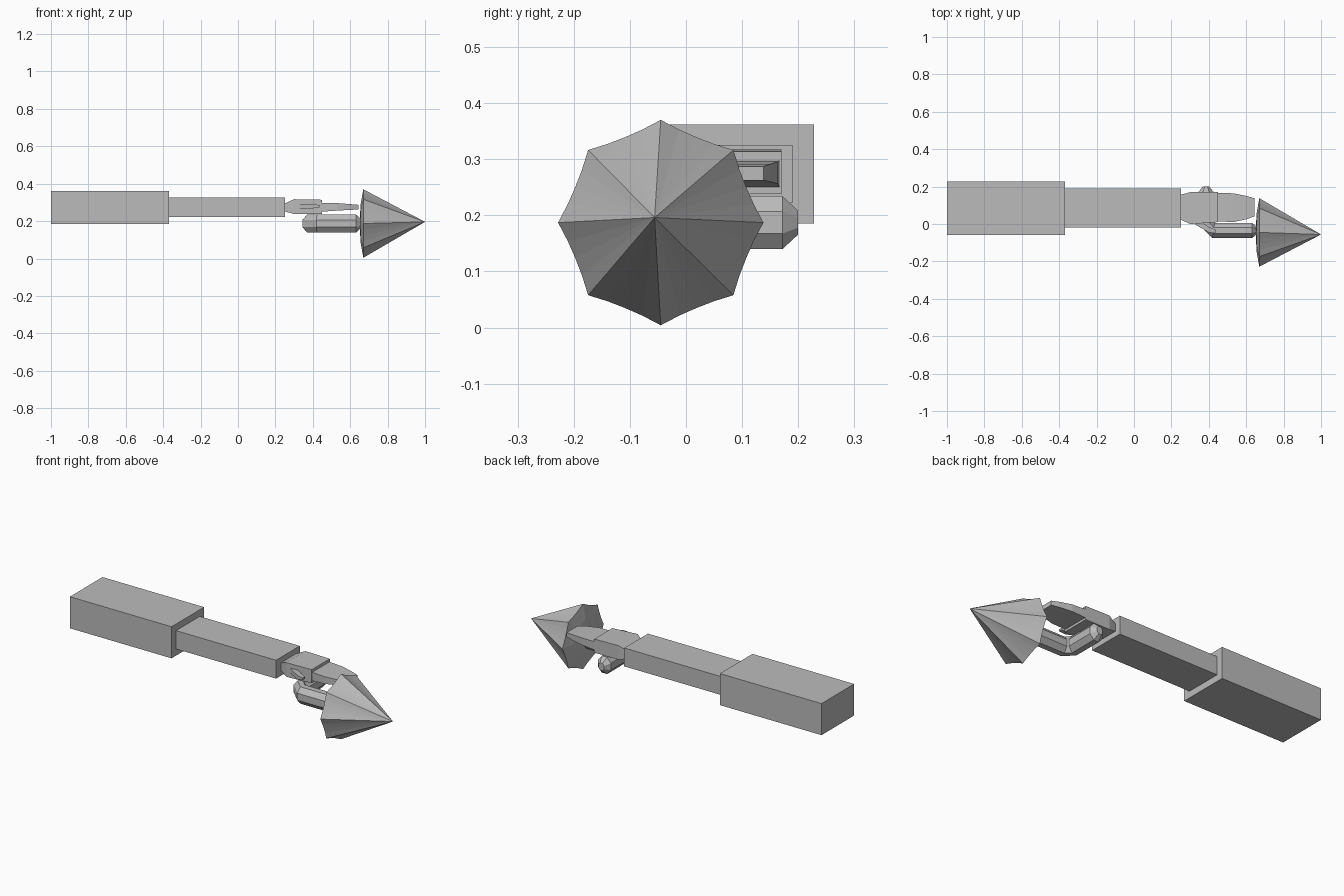
import bpy, bmesh, math
from mathutils import Vector

if "Cube" in bpy.data.objects:
    bpy.data.objects.remove(bpy.data.objects["Cube"])

grey = bpy.data.materials.new("plain grey")
grey.diffuse_color = (0.5, 0.5, 0.5, 1)
grey.use_nodes = True
grey.node_tree.nodes["Principled BSDF"].inputs["Base Color"].default_value = grey.diffuse_color


def make(name, rings, poles=(None, None)):
    """Skin a list of equal-length point rings; ends close flat or to a pole."""
    bm = bmesh.new()
    vs = [[bm.verts.new(p) for p in r] for r in rings]
    n = len(vs[0])
    for a, b in zip(vs, vs[1:]):
        for i in range(n):
            j = (i + 1) % n
            bm.faces.new((a[i], a[j], b[j], b[i]))
    for ring, pole in zip((vs[0], vs[-1]), poles):
        if pole is None:
            bm.faces.new(ring)
        else:
            tip = bm.verts.new(pole)
            for i in range(n):
                bm.faces.new((ring[i], ring[(i + 1) % n], tip))
    bmesh.ops.recalc_face_normals(bm, faces=bm.faces)
    me = bpy.data.meshes.new(name)
    bm.to_mesh(me)
    bm.free()
    me.materials.append(grey)
    ob = bpy.data.objects.new(name, me)
    bpy.context.collection.objects.link(ob)
    return ob


def section(x, y0, y1, z0, z1):
    return [(x, y0, z0), (x, y1, z0), (x, y1, z1), (x, y0, z1)]


# Sleeve and forearm blocks
make("sleeve", [section(x, -0.06, 0.228, 0.185, 0.362) for x in (-1, -0.37)])
make("forearm", [section(x, -0.02, 0.19, 0.222, 0.325) for x in (-0.37, 0.25)])

# Palm and joined fingers
make("palm", [section(0.245, 0.025, 0.155, 0.253, 0.292),
              section(0.30, 0.0, 0.17, 0.238, 0.317),
              section(0.45, 0.01, 0.17, 0.238, 0.314)])
make("fingers", [section(0.44, 0.015, 0.167, 0.25, 0.298),
                 section(0.53, 0.01, 0.164, 0.256, 0.296),
                 section(0.60, 0.025, 0.15, 0.260, 0.291),
                 section(0.643, 0.04, 0.138, 0.262, 0.287)])

# Thumb lying diagonally along the side of the palm
make("thumb", [section(0.33, -0.005, 0.03, 0.265, 0.292),
               section(0.40, -0.045, -0.015, 0.268, 0.290),
               section(0.435, -0.05, -0.03, 0.274, 0.286)])

# Bent octagonal handle with chamfered ends
path = [(0.385, 0.2, 0.45), (0.385, 0.172, 1), (0.385, 0.005, 1),
        (0.425, -0.035, 1), (0.632, -0.035, 1), (0.657, -0.035, 0.5)]
rings = []
for k, (x, y, s) in enumerate(path):
    before, after = path[max(k - 1, 0)], path[min(k + 1, len(path) - 1)]
    d = Vector((after[0] - before[0], after[1] - before[1], 0)).normalized()
    side = Vector((-d.y, d.x, 0))
    ring = []
    for i in range(8):
        a = math.pi / 8 + i * math.pi / 4
        ring.append(Vector((x, y, 0.187)) + side * 0.043 * s * math.cos(a)
                    + Vector((0, 0, 0.051 * s * math.sin(a))))
    rings.append(ring)
make("handle", rings)

# Pleated canopy: eight rib tips with scalloped edges between them
radii = (0.183, 0.169, 0.165, 0.169)


def scallop(x, s):
    return [(x, -0.045 + s * radii[i % 4] * math.cos(i * math.pi / 16),
             0.187 + s * radii[i % 4] * math.sin(i * math.pi / 16)) for i in range(32)]


make("canopy", [scallop(0.655, 0.55), scallop(0.67, 1)],
     ((0.651, -0.045, 0.187), (1, -0.056, 0.196)))
